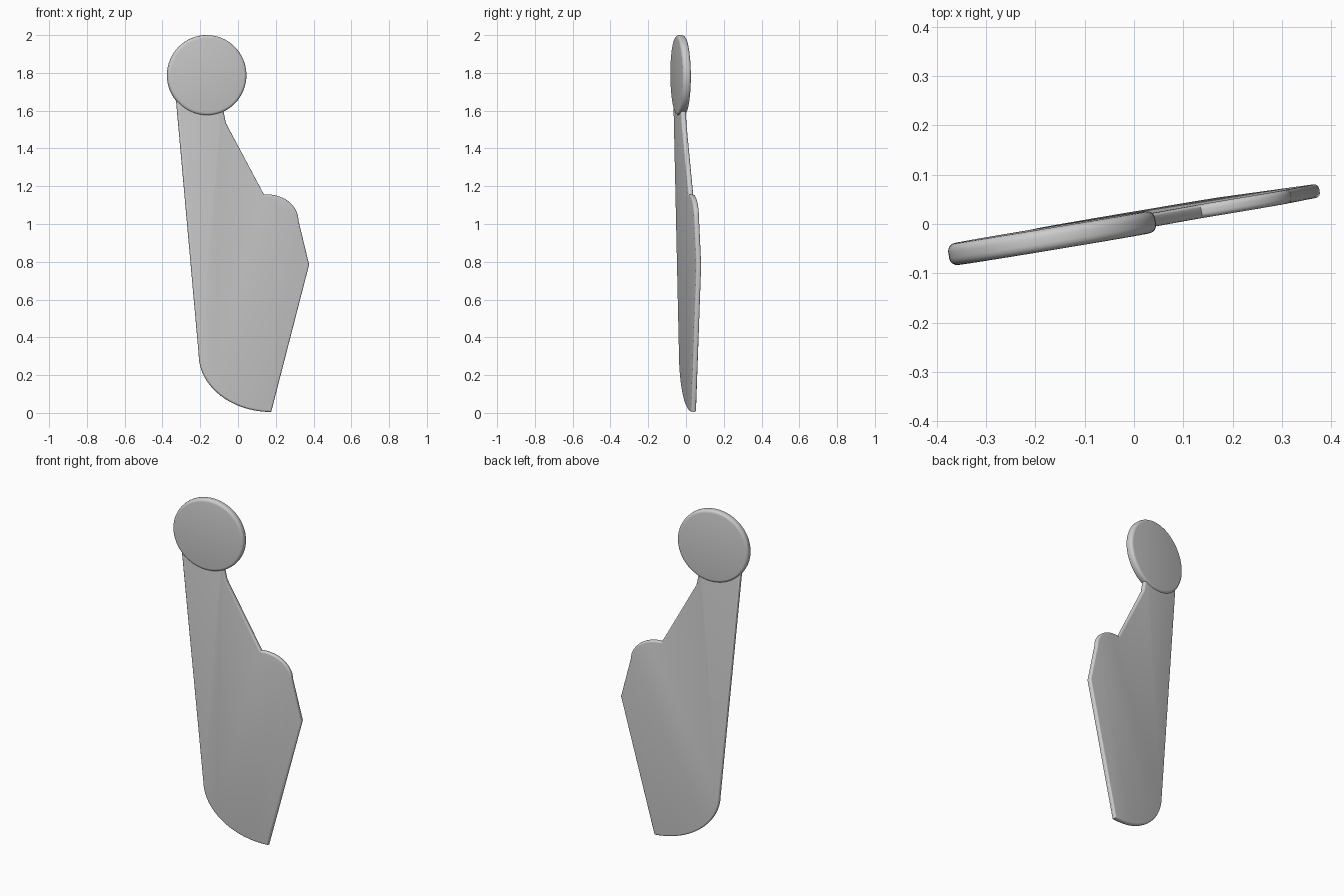
import bpy, bmesh
from math import sin, cos, pi, radians

cube = bpy.data.objects.get("Cube")
if cube:
    bpy.data.objects.remove(cube, do_unlink=True)

YAW, TILT = radians(9.4), 0.007
OFFSET_Y = 0.0115

grey = bpy.data.materials.new("plain_grey")
grey.use_nodes = True
color = (0.6, 0.6, 0.6, 1)
grey.diffuse_color = color
grey.node_tree.nodes["Principled BSDF"].inputs["Base Color"].default_value = color


def arc(cx, cz, rx, rz, start, end, steps):
    """Points on an elliptical arc, angles in degrees."""
    angles = [radians(start + (end - start) * i / steps) for i in range(steps + 1)]
    return [(cx + rx * cos(a), cz + rz * sin(a)) for a in angles]


def plate(name, outline, thickness, bevel):
    """Extrude an x-z outline into a slightly turned plate with rounded rims."""
    bm = bmesh.new()
    verts = [bm.verts.new((x / cos(YAW), -thickness / 2, z)) for x, z in outline]
    face = bm.faces.new(verts)
    result = bmesh.ops.extrude_face_region(bm, geom=[face])
    moved = [v for v in result["geom"] if isinstance(v, bmesh.types.BMVert)]
    bmesh.ops.translate(bm, verts=moved, vec=(0, thickness, 0))
    bmesh.ops.recalc_face_normals(bm, faces=bm.faces)
    # Round only the rims of the two flat sides
    rims = [e for e in bm.edges if abs(e.verts[0].co.y - e.verts[1].co.y) < 1e-5]
    bmesh.ops.bevel(bm, geom=rims, offset=bevel, segments=4, profile=0.5,
                    affect='EDGES', clamp_overlap=True)
    mesh = bpy.data.meshes.new(name)
    bm.to_mesh(mesh)
    bm.free()
    mesh.materials.append(grey)
    obj = bpy.data.objects.new(name, mesh)
    bpy.context.collection.objects.link(obj)
    obj.rotation_euler = (TILT, 0, YAW)
    obj.location.y = OFFSET_Y
    bpy.ops.object.select_all(action='DESELECT')
    obj.select_set(True)
    bpy.context.view_layer.objects.active = obj
    bpy.ops.object.shade_smooth_by_angle(angle=radians(35))
    return obj


# Body: curved base, pointed side, rounded shoulder, slanted neck
body = arc(0.175, 0.31, 0.383, 0.305, 180, 270, 20)
body += [(0.375, 0.785)]
body += arc(0.15, 1.02, 0.168, 0.137, 0, 95, 14)
body += [(-0.067, 1.535), (-0.08, 1.6), (-0.085, 1.68), (-0.332, 1.68)]
plate("body", body, 0.028, 0.01)

# Head: thicker round disc overlapping the neck
head = arc(-0.168, 1.7875, 0.2095, 0.2125, 0, 360, 64)[:-1]
plate("head", head, 0.045, 0.016)
